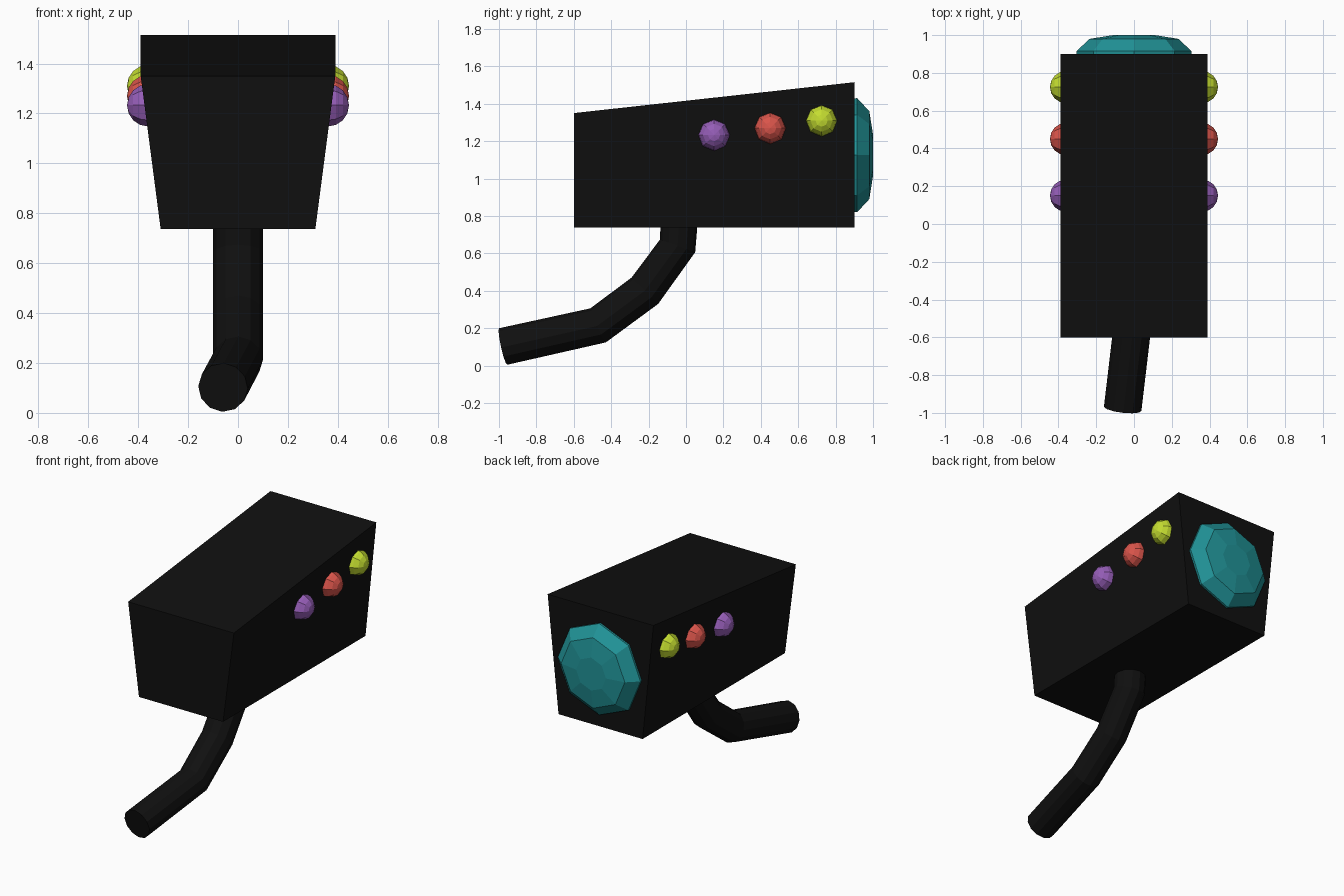
import bpy, bmesh
from math import pi, cos, sin
from mathutils import Matrix

if "Cube" in bpy.data.objects:
    bpy.data.objects.remove(bpy.data.objects["Cube"])


def material(name, rgb):
    m = bpy.data.materials.new(name)
    m.diffuse_color = (*rgb, 1)
    m.use_nodes = True
    m.node_tree.nodes["Principled BSDF"].inputs["Base Color"].default_value = m.diffuse_color
    return m


black = material("black", (0.005, 0.005, 0.005))
teal = material("teal", (0.015, 0.29, 0.31))


def finish(name, bm, mat):
    bmesh.ops.recalc_face_normals(bm, faces=bm.faces[:])
    me = bpy.data.meshes.new(name)
    bm.to_mesh(me)
    bm.free()
    me.materials.append(mat)
    ob = bpy.data.objects.new(name, me)
    bpy.context.collection.objects.link(ob)
    return ob


# Body: tapered box with a sloping top
bm = bmesh.new()
ends = []
for y, top in ((-0.6, 1.35), (0.9, 1.515)):
    ends.append([bm.verts.new((x, y, z)) for x, z in
                 ((-0.31, 0.737), (0.31, 0.737), (0.39, top), (-0.39, top))])
bm.faces.new(ends[0])
bm.faces.new(ends[1])
for i in range(4):
    j = (i + 1) % 4
    bm.faces.new((ends[0][i], ends[0][j], ends[1][j], ends[1][i]))
finish("body", bm, black)

# Lens: eight-sided dome on the back face
bm = bmesh.new()
rings = []
for r, y in ((0.30, 0.86), (0.305, 0.915), (0.235, 0.98), (0.11, 1.0)):
    rings.append([bm.verts.new((r * cos(k * pi / 4), y, 1.125 + r * sin(k * pi / 4)))
                  for k in range(8)])
for a, b in zip(rings, rings[1:]):
    for i in range(8):
        j = (i + 1) % 8
        bm.faces.new((a[i], a[j], b[j], b[i]))
bm.faces.new(rings[0])
bm.faces.new(rings[-1])
finish("lens", bm, teal)

# Side buttons: low-poly balls on both sides
for name, y, z, rgb in (("purple", 0.15, 1.233, (0.30, 0.11, 0.47)),
                        ("red", 0.45, 1.27, (0.70, 0.09, 0.07)),
                        ("yellow", 0.725, 1.31, (0.55, 0.72, 0.03))):
    mat = material(name, rgb)
    for side, x in (("left", -0.36), ("right", 0.36)):
        bm = bmesh.new()
        bmesh.ops.create_uvsphere(
            bm, u_segments=8, v_segments=8, radius=0.085,
            matrix=Matrix.Translation((x, y, z)) @ Matrix.Rotation(pi / 2, 4, 'Y'))
        finish(f"{name}_button_{side}", bm, mat)

# Handle: bent round tube under the body
cu = bpy.data.curves.new("handle", 'CURVE')
cu.dimensions = '3D'
cu.bevel_depth = 0.1
cu.bevel_resolution = 4
cu.use_fill_caps = True
path = ((0, -0.035, 0.80), (0, -0.045, 0.64), (0, -0.22, 0.40),
        (0, -0.47, 0.215), (-0.06, -0.978, 0.102))
sp = cu.splines.new('POLY')
sp.points.add(len(path) - 1)
for p, co in zip(sp.points, path):
    p.co = (*co, 1)
sp.use_smooth = False
cu.materials.append(black)
handle = bpy.data.objects.new("handle", cu)
bpy.context.collection.objects.link(handle)
bpy.context.view_layer.objects.active = handle
handle.select_set(True)
bpy.ops.object.convert(target='MESH')
